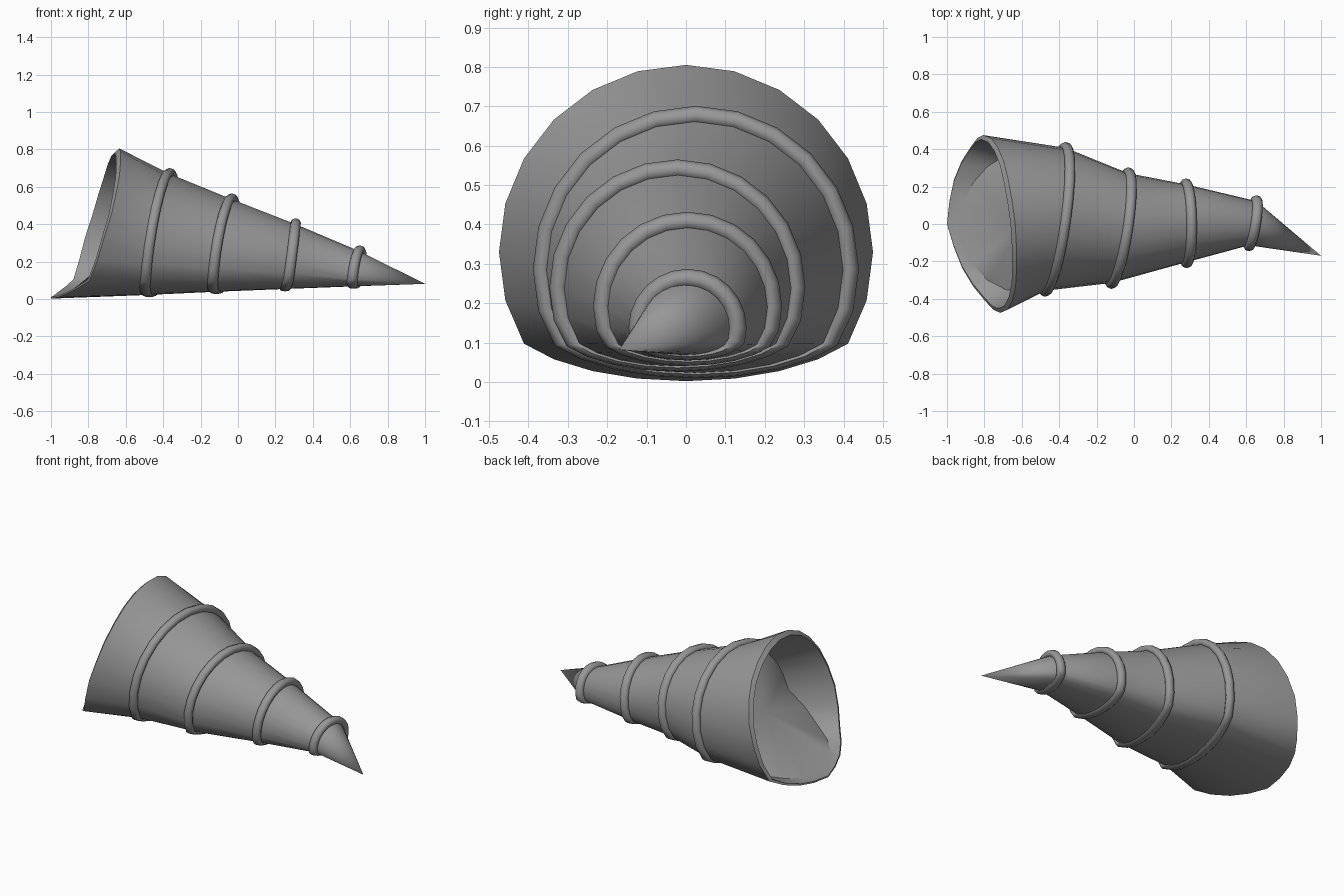
import bpy, bmesh, math

if "Cube" in bpy.data.objects:
    bpy.data.objects.remove(bpy.data.objects["Cube"])

SIDES = 24
TUBE = 0.024
# Mouth rim x position from the top of the mouth down to the bottom, every 15 degrees
RIM_X = [-.635, -.64, -.65, -.665, -.69, -.72, -.76, -.795, -.835, -.89, -.94, -.975, -1.0]
# Rings: x, y, z, outer radius, lean in x with height, lean in x with y
RINGS = [(-.42, .025, .287, .414, .055, .055),
         (-.075, -.022, .24, .325, .042, .045),
         (.28, .004, .192, .24, .028, -.002),
         (.635, .004, .137, .15, .016, .02)]
TIP = (1.0, -.17, .0525)

grey = bpy.data.materials.new("dark_grey")
grey.diffuse_color = (.31, .31, .31, 1)
grey.use_nodes = True
grey.node_tree.nodes["Principled BSDF"].inputs["Base Color"].default_value = grey.diffuse_color


def settle(p):
    # The underside is squashed as if resting on the ground
    x, y, z = p
    return (x, y, z if z > .1 else .1 + .4 * (z - .1))


def section(ring, radius):
    x, y, z, outer, lean_z, lean_y = ring
    pts = []
    for i in range(SIDES):
        a = math.tau * i / SIDES
        c, s = math.cos(a), math.sin(a)
        pts.append((x + lean_z * s + lean_y * c, y + radius * c, z + radius * s))
    return pts


def mouth(radius, forward=0):
    pts = []
    for i in range(SIDES):
        a = math.tau * i / SIDES
        c, s = math.cos(a), math.sin(a)
        k = round((math.pi / 2 - math.asin(max(-1, min(1, s)))) / math.radians(15))
        x = RIM_X[k] - .045 * c - forward * (1 + s) / 2
        pts.append((x, radius * c, .33 + radius * s))
    return pts


def recess(front, back):
    # Where a leaning plane meets the inner wall
    pts = []
    for p, q in zip(front, back):
        fp, fq = (v[0] + .8 - 1.1 * v[2] for v in (p, q))
        t = 1 if fq <= 0 else max(.02, fp / (fp - fq))
        pts.append(tuple(a + (b - a) * t for a, b in zip(p, q)))
    return pts


def finish(name, bm, angle):
    bmesh.ops.recalc_face_normals(bm, faces=bm.faces)
    mesh = bpy.data.meshes.new(name)
    bm.to_mesh(mesh)
    bm.free()
    mesh.materials.append(grey)
    obj = bpy.data.objects.new(name, mesh)
    bpy.context.collection.objects.link(obj)
    bpy.ops.object.select_all(action='DESELECT')
    obj.select_set(True)
    bpy.context.view_layer.objects.active = obj
    bpy.ops.object.shade_smooth_by_angle(angle=math.radians(angle))


def bridge(bm, a, b):
    for i in range(len(a)):
        j = (i + 1) % len(a)
        bm.faces.new((a[i], a[j], b[j], b[i]))


def fan(bm, loop, tip):
    apex = bm.verts.new(tip)
    for i in range(len(loop)):
        bm.faces.new((loop[i], loop[(i + 1) % len(loop)], apex))


# Horn: recessed panel inside the mouth, inner wall, rim, then outer skin to the tip
bm = bmesh.new()
lip = mouth(.452, .025)
cup = recess(lip, section(RINGS[0], RINGS[0][3] - TUBE - .03))
skin = [cup, lip, mouth(.475)] + [section(r, r[3] - TUBE - .008) for r in RINGS]
loops = [[bm.verts.new(settle(p)) for p in pts] for pts in skin]
for a, b in zip(loops, loops[1:]):
    bridge(bm, a, b)
fan(bm, loops[0], [sum(v.co[k] for v in loops[0]) / SIDES for k in range(3)])
fan(bm, loops[-1], settle(TIP))
finish("horn_shell", bm, 40)

# Raised bands around the horn
for n, ring in enumerate(RINGS):
    bm = bmesh.new()
    loops = []
    for k in range(8):
        t = math.tau * k / 8
        pts = section(ring, ring[3] - TUBE + TUBE * math.cos(t))
        loops.append([bm.verts.new(settle((p[0] + .028 * math.sin(t), p[1], p[2]))) for p in pts])
    for a, b in zip(loops, loops[1:] + loops[:1]):
        bridge(bm, a, b)
    finish(f"band_{n + 1}", bm, 60)
